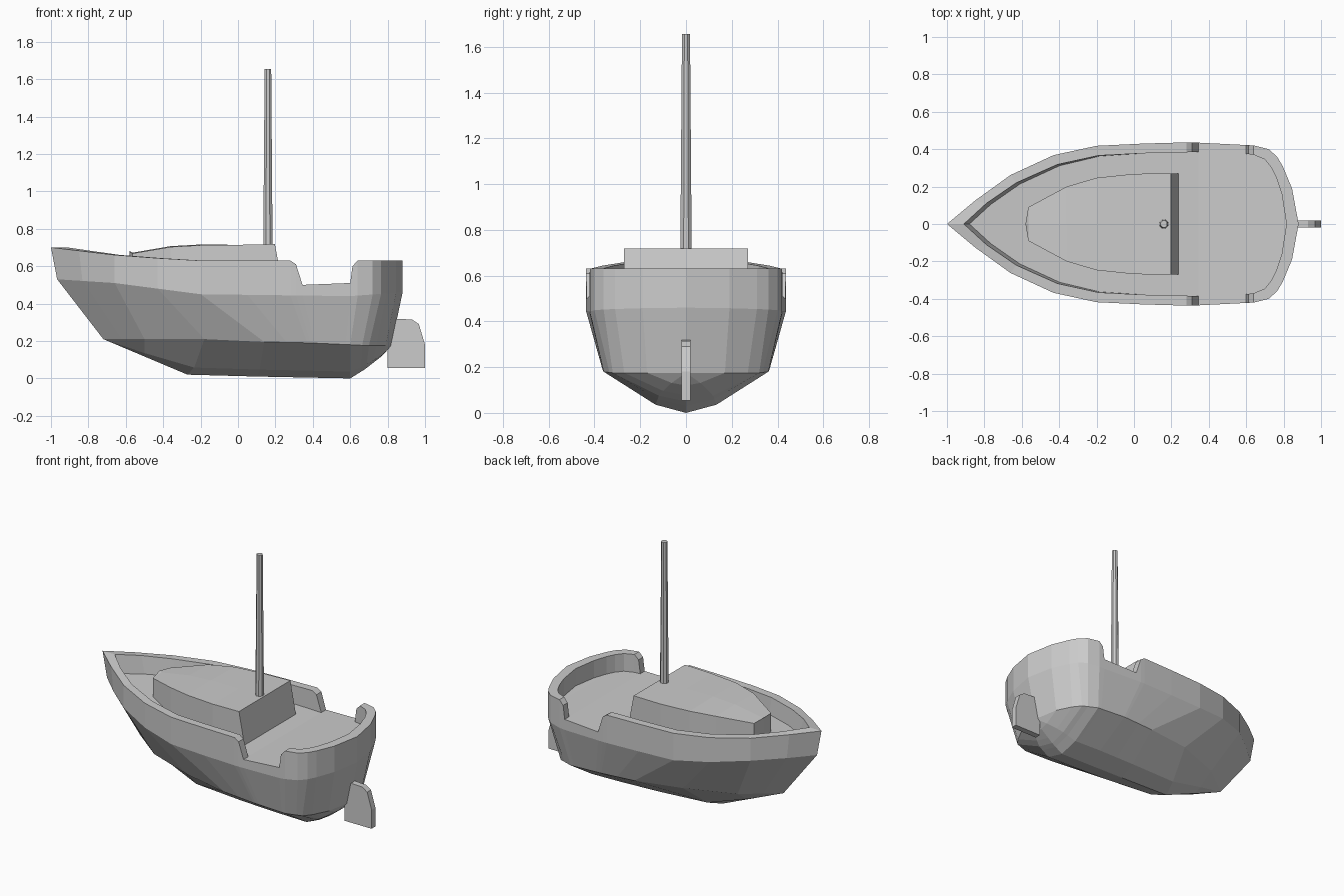
import bpy, bmesh, math

if "Cube" in bpy.data.objects:
    bpy.data.objects.remove(bpy.data.objects["Cube"])


def lerp_curve(keys, t):
    """Piecewise linear lookup: keys are (t, a, b, ...) rows."""
    for k0, k1 in zip(keys, keys[1:]):
        if t <= k1[0]:
            f = (t - k0[0]) / (k1[0] - k0[0])
            return [a + (b - a) * f for a, b in zip(k0[1:], k1[1:])]
    return list(keys[-1][1:])


def finish(name, bm):
    bmesh.ops.remove_doubles(bm, verts=bm.verts, dist=0.0005)
    bmesh.ops.recalc_face_normals(bm, faces=bm.faces)
    me = bpy.data.meshes.new(name)
    bm.to_mesh(me)
    bm.free()
    ob = bpy.data.objects.new(name, me)
    bpy.context.collection.objects.link(ob)
    return ob


def prism(name, lower, upper):
    """Closed solid between two matching loops of points."""
    bm = bmesh.new()
    lo = [bm.verts.new(p) for p in lower]
    up = [bm.verts.new(p) for p in upper]
    n = len(lo)
    for i in range(n):
        j = (i + 1) % n
        bm.faces.new((lo[i], lo[j], up[j], up[i]))
    bm.faces.new(lo[::-1])
    bm.faces.new(up)
    return finish(name, bm)


# Hull curves, all keyed by the rim's x position
STATIONS = [-1, -.85, -.66, -.43, -.2, .05, .28, .31, .345,
            .6, .612, .64, .72, .765, .795, .845, .88]
RIM_Y = [(-1, 0), (-.85, .125), (-.66, .262), (-.43, .368), (-.2, .418), (.05, .43),
         (.3, .437), (.64, .42), (.72, .40), (.765, .36), (.795, .31), (.845, .19), (.88, 0)]
RIM_Z = [(-1, .70), (-.66, .66), (-.43, .643), (-.2, .63), (.28, .63), (.31, .61),
         (.345, .50), (.6, .51), (.612, .60), (.64, .63), (.88, .63)]
WIDE = [(-1, -.967, .53), (-.66, -.66, .51), (-.2, -.2, .45), (.6, .6, .44), (.88, .88, .46)]
CHINE = [(-1, -.72, 0, .21), (-.66, -.5, .17, .21), (-.43, -.18, .29, .21), (-.2, .14, .345, .195),
         (.3, .38, .365, .19), (.64, .6, .36, .18), (.765, .70, .32, .175),
         (.795, .74, .27, .175), (.845, .79, .17, .175), (.88, .82, 0, .175)]
KEEL = [(-1, -.72, .21), (-.66, -.5, .117), (-.43, -.27, .02), (-.2, .1, .01), (.64, .6, 0),
        (.765, .68, .05), (.845, .77, .12), (.88, .82, .175)]
INNER = [(-1, -.91, 0), (-.85, -.79, .11), (-.66, -.63, .22), (-.43, -.41, .318), (-.2, -.19, .366),
         (.05, .05, .378), (.345, .345, .385), (.6, .6, .375), (.64, .64, .37), (.72, .70, .345),
         (.765, .735, .3), (.795, .76, .25), (.845, .79, .16), (.88, .815, 0)]
DECK_Z = [(-1, .58), (-.43, .53), (.345, .50), (.6, .51), (.88, .515)]


def section(t):
    """Half cross-section from keel up over the rim to the deck centre."""
    y, z = lerp_curve(RIM_Y, t)[0], lerp_curve(RIM_Z, t)[0]
    wx, wz = lerp_curve(WIDE, t)
    cx, cy, cz = lerp_curve(CHINE, t)
    kx, kz = lerp_curve(KEEL, t)
    ix, iy = lerp_curve(INNER, t)
    d = lerp_curve(DECK_Z, t)[0]
    foot = .03 * max(0, min(1, -t))          # bow bulwark leans outwards
    dx, dy = ix + foot, iy * (1 - foot * 1.5)
    bx = kx + (cx - kx) * .4
    return [(kx, 0, kz), (bx, cy * .37, kz + (cz - kz) * .2), (cx, cy, cz), (wx, y, wz),
            (t, y, z), (ix, iy, z), (dx, dy, d), (dx, 0, d)]


# Hull with bulwark and deck
bm = bmesh.new()
grid = [[bm.verts.new(p) for p in section(t)] for t in STATIONS]
for a, b in zip(grid, grid[1:]):
    for i in range(len(a) - 1):
        bm.faces.new((a[i], b[i], b[i + 1], a[i + 1]))
hull = finish("hull", bm)
# Outward normals: the wide strake must face +y
mid = max(hull.data.polygons, key=lambda p: abs(p.normal.y) * p.area)
if mid.normal.y < 0:
    hull.data.flip_normals()
mirror = hull.modifiers.new("mirror", 'MIRROR')
mirror.use_axis = (False, True, False)
mirror.merge_threshold = 0.0005

# Cabin with a gently rising roof and sloped back wall
side = [(-.58, .0, .678), (-.565, .09, .668), (-.36, .2, .703), (-.2, .247, .712), (0, .268, .714), (.197, .271, .718)]
bm = bmesh.new()
rows = []
for x, y, z in side:
    base = .24 if x > .1 else x
    rows.append([bm.verts.new(p) for p in
                 ((base, -y, .49), (x, -y, z), (x, 0, z + (.004 if x < 0 else 0)),
                  (x, y, z), (base, y, .49))])
for a, b in zip(rows, rows[1:]):
    for i in range(4):
        bm.faces.new((a[i], b[i], b[i + 1], a[i + 1]))
bm.faces.new(rows[-1])
finish("cabin", bm)

# Mast
bpy.ops.mesh.primitive_cone_add(vertices=8, radius1=.027, radius2=.019, depth=.96,
                                location=(.16, 0, 1.175), rotation=(0, 0, math.pi / 8))
bpy.context.object.name = "mast"

# Rudder
blade = [(.80, .055), (1.0, .055), (1.0, .18), (.967, .29), (.93, .315), (.80, .32)]
prism("rudder", [(x, -.02, z) for x, z in blade], [(x, .02, z) for x, z in blade])
